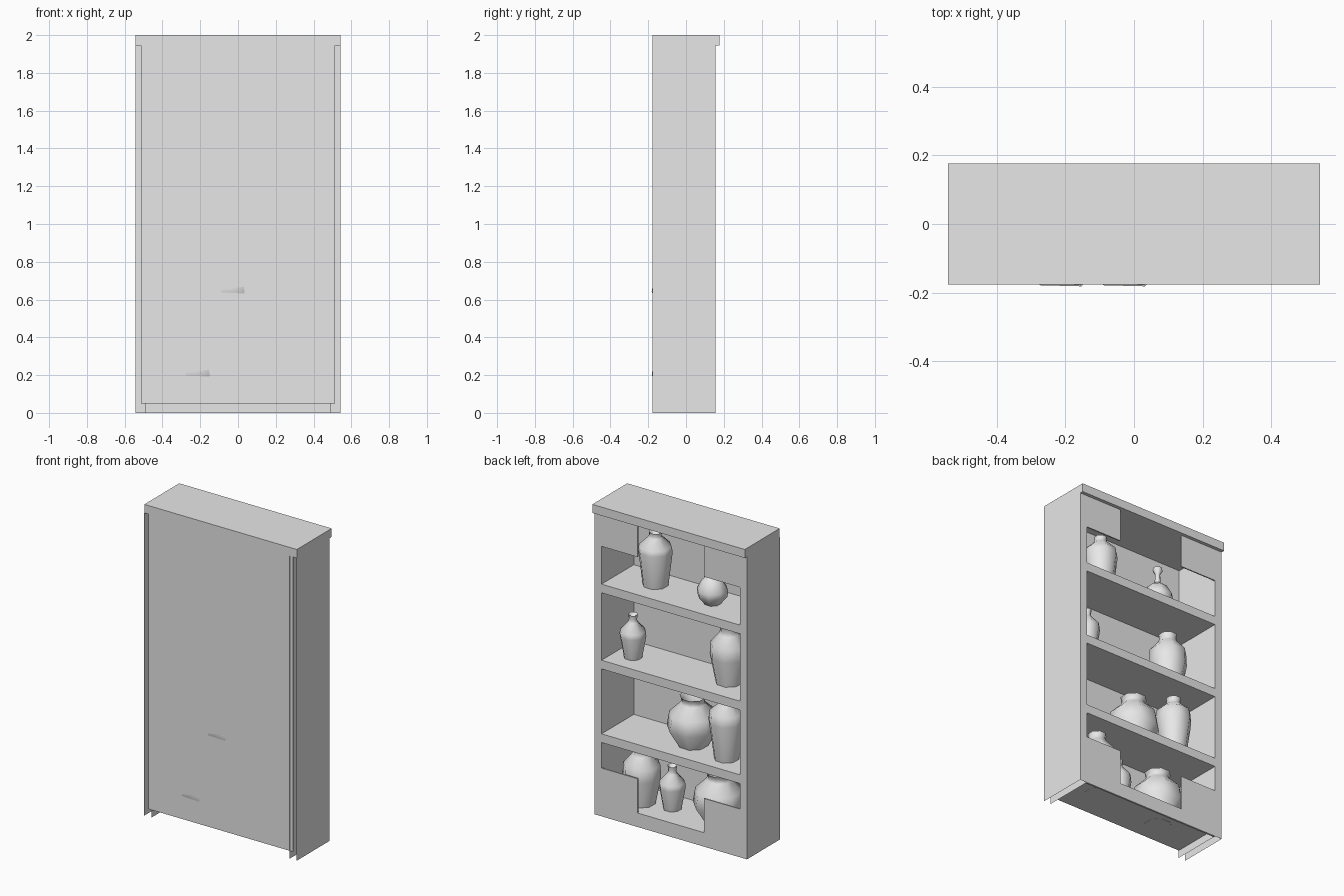
import bpy, bmesh, math
from mathutils import Matrix, Vector

cube = bpy.data.objects.get("Cube")
if cube:
    bpy.data.objects.remove(cube, do_unlink=True)

grey = bpy.data.materials.new("plain grey")
grey.use_nodes = True
grey.diffuse_color = (0.8, 0.8, 0.8, 1)
grey.node_tree.nodes["Principled BSDF"].inputs["Base Color"].default_value = (0.8, 0.8, 0.8, 1)

W, BACK, FRONT = 0.542, -0.177, 0.155   # half width, rear plane, face of the frame
INNER = 0.492                           # inner half width
TOP = 1.945                             # underside of the cornice


def finish(name, bm):
    mesh = bpy.data.meshes.new(name)
    bm.to_mesh(mesh)
    bm.free()
    mesh.materials.append(grey)
    obj = bpy.data.objects.new(name, mesh)
    bpy.context.collection.objects.link(obj)
    return obj


def box(name, lo, hi, open_sides=()):
    """Box between two corners; faces pointing along open_sides are left out."""
    lo, hi = Vector(lo), Vector(hi)
    bm = bmesh.new()
    bmesh.ops.create_cube(bm, size=1)
    bm.normal_update()
    gone = [f for f in bm.faces if any(f.normal.dot(Vector(d)) > 0.9 for d in open_sides)]
    bmesh.ops.delete(bm, geom=gone, context='FACES')
    for v in bm.verts:
        v.co = (lo + hi) / 2 + v.co * (hi - lo)
    return finish(name, bm)


def vase(name, profile, x, y, z):
    """Eight-sided turned vessel from (radius, height) points."""
    bm = bmesh.new()
    turn = Matrix.Rotation(math.radians(21), 3, 'Z')
    pts = [bm.verts.new(turn @ Vector((r, 0, h))) for r, h in profile]
    edges = [bm.edges.new(pair) for pair in zip(pts, pts[1:])]
    bmesh.ops.spin(bm, geom=pts + edges, cent=(0, 0, 0), axis=(0, 0, 1),
                   angle=math.tau, steps=8, use_duplicate=False)
    bmesh.ops.remove_doubles(bm, verts=bm.verts, dist=0.0005)
    bmesh.ops.recalc_face_normals(bm, faces=bm.faces)
    obj = finish(name, bm)
    obj.location = (x, y, z)
    bpy.ops.object.select_all(action='DESELECT')
    obj.select_set(True)
    bpy.context.view_layer.objects.active = obj
    bpy.ops.object.shade_smooth_by_angle(angle=math.radians(50))


# Hollow sides, open at the rear and at the foot
REAR, DOWN, UP = (0, -1, 0), (0, 0, -1), (0, 0, 1)
for side, a, b in (("left", INNER, W), ("right", -W, -INNER)):
    box(side + "_side", (a, BACK - 0.001, 0), (b, FRONT, TOP), (REAR, DOWN, UP))

# Cornice, back panel and base rail
box("cornice", (-W, BACK, TOP), (W, 0.177, 2))
box("back_panel", (-0.514, BACK, 0.05), (0.514, BACK + 0.004, 1.99))
box("base_rail", (-INNER, FRONT - 0.012, 0), (INNER, FRONT, 0.09))

# Shelves
FLOORS = (0.09, 0.53, 1.003, 1.492)
for i, z in enumerate(FLOORS):
    thick = 0.04 if i == 0 else 0.056
    box(f"shelf_{i + 1}", (-INNER, BACK, z - thick), (INNER, FRONT - 0.0005, z))

# Corner plates of the face frame
for level, z0, z1 in (("lower", 0.09, 0.31), ("upper", 1.735, TOP)):
    for side, a, b in (("left", 0.235, INNER), ("right", -INNER, -0.235)):
        box(f"{level}_{side}_corner_plate", (a, FRONT - 0.008, z0), (b, FRONT, z1))

# Vessel profiles
urn = [(0, -0.041), (0.085, -0.041), (0.09, 0), (0.157, 0.11), (0.142, 0.2), (0.075, 0.265),
       (0.068, 0.285), (0.08, 0.31), (0.062, 0.29), (0.055, 0.24), (0, 0.24)]
jar = [(0, -0.041), (0.08, -0.041), (0.082, 0), (0.116, 0.17), (0.112, 0.25), (0.06, 0.31),
       (0.052, 0.33), (0.057, 0.36), (0.045, 0.35), (0.04, 0.3), (0, 0.3)]
bottle = [(0, 0), (0.055, 0), (0.08, 0.14), (0.078, 0.17), (0.03, 0.225), (0.024, 0.245),
          (0.029, 0.275), (0.02, 0.265), (0, 0.24)]
amphora = [(0, 0), (0.078, 0), (0.104, 0.22), (0.098, 0.25), (0.042, 0.305), (0.037, 0.32),
           (0.04, 0.34), (0.028, 0.33), (0, 0.3)]
tall = [(0, 0), (0.075, 0), (0.108, 0.24), (0.103, 0.3), (0.046, 0.35), (0.042, 0.365),
        (0.046, 0.39), (0.034, 0.38), (0, 0.35)]
flask = [(0, 0), (0.05, 0), (0.09, 0.05), (0.094, 0.09), (0.06, 0.15), (0.018, 0.18),
         (0.016, 0.24), (0.03, 0.265), (0.028, 0.28), (0.015, 0.27), (0, 0.25)]

# Vessels on the shelves
for name, profile, x, y, shelf in (
        ("bottom_jar", jar, 0.30, 0.02, 0),
        ("bottom_bottle", bottle, 0.108, -0.015, 0),
        ("bottom_urn", urn, -0.21, -0.035, 0),
        ("second_urn", urn, -0.025, -0.035, 1),
        ("second_tall_vase", tall, -0.295, 0.01, 1),
        ("third_bottle", bottle, 0.37, 0.01, 2),
        ("third_jar", jar, -0.285, -0.03, 2),
        ("top_amphora", amphora, 0.235, -0.025, 3),
        ("top_flask", flask, -0.185, -0.005, 3)):
    vase(name, profile, x, y, FLOORS[shelf])
